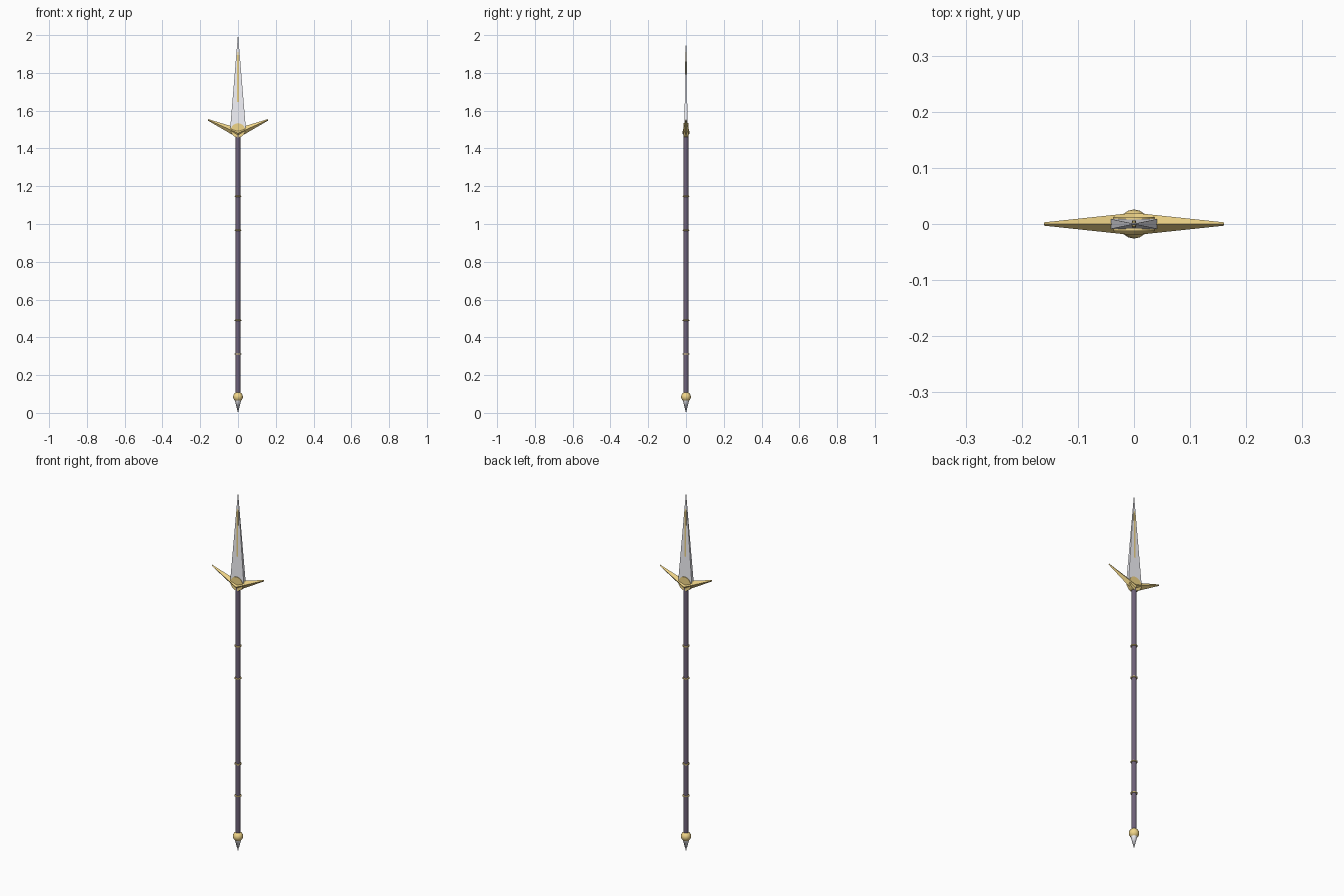
import bpy
import bmesh
from math import pi
from mathutils import Matrix

cube = bpy.data.objects.get("Cube")
if cube:
    bpy.data.objects.remove(cube, do_unlink=True)


def material(name, color):
    m = bpy.data.materials.new(name)
    m.use_nodes = True
    m.diffuse_color = (*color, 1)
    m.node_tree.nodes["Principled BSDF"].inputs["Base Color"].default_value = (*color, 1)
    return m


gold = material("gold", (0.88, 0.67, 0.25))
steel = material("steel", (0.9, 0.9, 0.95))
violet = material("violet", (0.155, 0.12, 0.19))


def finish(name, bm, mat, smooth=False):
    bmesh.ops.recalc_face_normals(bm, faces=bm.faces)
    mesh = bpy.data.meshes.new(name)
    bm.to_mesh(mesh)
    bm.free()
    mesh.materials.append(mat)
    obj = bpy.data.objects.new(name, mesh)
    bpy.context.collection.objects.link(obj)
    if smooth:
        bpy.ops.object.select_all(action="DESELECT")
        obj.select_set(True)
        bpy.context.view_layer.objects.active = obj
        bpy.ops.object.shade_smooth_by_angle(angle=0.7)
    return obj


def lathe(name, profile, mat, sides=16):
    """Spin (radius, z) points around the vertical axis."""
    bm = bmesh.new()
    verts = [bm.verts.new((r, 0, z)) for r, z in profile]
    edges = [bm.edges.new(pair) for pair in zip(verts, verts[1:])]
    bmesh.ops.spin(bm, geom=verts + edges, cent=(0, 0, 0), axis=(0, 0, 1),
                   angle=2 * pi, steps=sides)
    bmesh.ops.remove_doubles(bm, verts=bm.verts, dist=0.0002)
    return finish(name, bm, mat, True)


def loft(name, sections, mat):
    """Bridge equal-sized rings of points and cap both ends."""
    bm = bmesh.new()
    rings = [[bm.verts.new(p) for p in ring] for ring in sections]
    n = len(rings[0])
    for a, b in zip(rings, rings[1:]):
        for i in range(n):
            j = (i + 1) % n
            bm.faces.new((a[i], a[j], b[j], b[i]))
    bm.faces.new(rings[0])
    bm.faces.new(rings[-1])
    return finish(name, bm, mat)


def rectangle(x, y, z):
    return [(-x, -y, z), (x, -y, z), (x, y, z), (-x, y, z)]


def diamond(x, y, low, high):
    middle = (low + high) / 2
    return [(x, -y, middle), (x, 0, low), (x, y, middle), (x, 0, high)]


# Shaft with its four thin rings
lathe("shaft", [(0, 0.09), (0.013, 0.09), (0.013, 1.49), (0, 1.49)], violet)
for i, z in enumerate((0.312, 0.49, 0.967, 1.147)):
    lathe(f"shaft_ring_{i + 1}",
          [(0.012, z - 0.004), (0.018, z - 0.002), (0.018, z + 0.002),
           (0.012, z + 0.004)], gold)

# Pommel ball and spike
bm = bmesh.new()
bmesh.ops.create_uvsphere(bm, u_segments=16, v_segments=10, radius=0.026,
                          matrix=Matrix.Translation((0, 0, 0.085)))
finish("pommel_ball", bm, gold, True)
lathe("pommel_spike", [(0, 0.072), (0.017, 0.068), (0, 0)], steel)

# Wedge blade with a straight ridge that emerges as the blade thins
loft("blade", [rectangle(0.042, 0.009, 1.5), rectangle(0.0004, 0.0004, 2.0)], steel)
loft("blade_ridge", [rectangle(0.004, 0.0065, 1.5),
                     rectangle(0.004, 0.0065, 1.895),
                     rectangle(0.002, 0.004, 1.91)], gold)

# Round boss that seats the blade
bm = bmesh.new()
bmesh.ops.create_cone(bm, cap_ends=True, segments=20, radius1=0.038, radius2=0.038,
                      depth=0.025,
                      matrix=Matrix.Translation((0, 0, 1.496)) @ Matrix.Rotation(pi / 2, 4, "X"))
finish("blade_boss", bm, gold, True)

# Swept wings of the guard
for side, name in ((1, "left_wing"), (-1, "right_wing")):
    loft(name, [diamond(0, 0.02, 1.455, 1.507),
                diamond(side * 0.16, 0.003, 1.548, 1.556)], gold)
